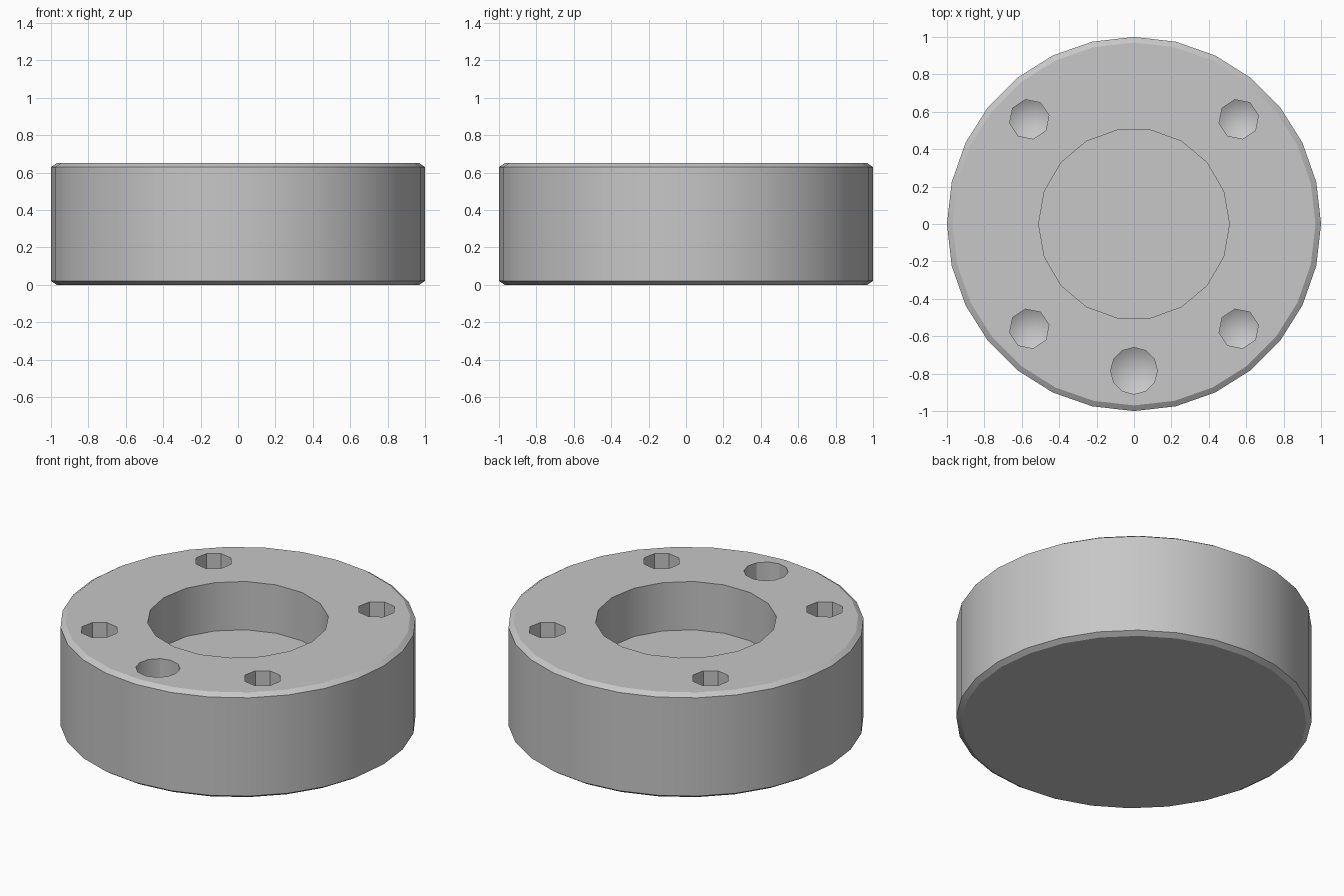
import bpy, bmesh, math

if "Cube" in bpy.data.objects:
    bpy.data.objects.remove(bpy.data.objects["Cube"], do_unlink=True)

HEIGHT = 0.65

grey = bpy.data.materials.new("plain grey")
grey.use_nodes = True
colour = (0.57, 0.57, 0.57, 1.0)
grey.diffuse_color = colour
grey.node_tree.nodes["Principled BSDF"].inputs["Base Color"].default_value = colour


def lathe(name, profile, sides, centre=(0, 0), turn=0.0):
    """Spin (radius, z) points about z; a zero radius closes the end to a point."""
    bm = bmesh.new()
    rings = []
    for r, z in profile:
        if r == 0:
            rings.append([bm.verts.new((centre[0], centre[1], z))] * sides)
            continue
        angles = [turn + 2 * math.pi * i / sides for i in range(sides)]
        rings.append([bm.verts.new((centre[0] + r * math.cos(a),
                                    centre[1] + r * math.sin(a), z)) for a in angles])
    for a, b in zip(rings, rings[1:]):
        for i in range(sides):
            j = (i + 1) % sides
            bm.faces.new(dict.fromkeys((a[i], a[j], b[j], b[i])))
    # Flat caps on any open end
    for ring in (rings[0], rings[-1]):
        if ring[0] is not ring[1]:
            bm.faces.new(ring)
    bmesh.ops.recalc_face_normals(bm, faces=bm.faces)
    mesh = bpy.data.meshes.new(name)
    bm.to_mesh(mesh)
    bm.free()
    mesh.materials.append(grey)
    obj = bpy.data.objects.new(name, mesh)
    bpy.context.collection.objects.link(obj)
    return obj


def drill(name, x, y, radius, depth, sides, turn):
    """Cutter with a straight shank and a conical tip."""
    low = HEIGHT - depth
    return lathe(name, [(radius, HEIGHT + 0.1), (radius, low), (0, low - radius * 0.6)],
                 sides, (x, y), turn)


# Thick disc with a small chamfer on both rims
body = lathe("disc_body", [(0.97, 0), (1.0, 0.02), (1.0, HEIGHT - 0.02), (0.97, HEIGHT)], 28)

# Blind centre bore, four bolt holes and one larger front hole
cutters = [lathe("bore_cutter", [(0.51, HEIGHT + 0.1), (0.51, HEIGHT - 0.3)], 18)]
for sx in (-1, 1):
    for sy in (-1, 1):
        cutters.append(drill("bolt_hole_cutter", sx * 0.56, sy * 0.56, 0.107, 0.3, 8, 0.2))
cutters.append(drill("front_hole_cutter", 0, -0.785, 0.125, 0.3, 12, 0.0))

bpy.context.view_layer.objects.active = body
for cutter in cutters:
    mod = body.modifiers.new("cut", "BOOLEAN")
    mod.operation = "DIFFERENCE"
    mod.solver = "EXACT"
    mod.object = cutter
    bpy.ops.object.modifier_apply(modifier=mod.name)
    bpy.data.objects.remove(cutter, do_unlink=True)

# Smooth round walls, crisp rims
bpy.ops.object.select_all(action="DESELECT")
body.select_set(True)
bpy.ops.object.shade_smooth_by_angle(angle=math.radians(30))
